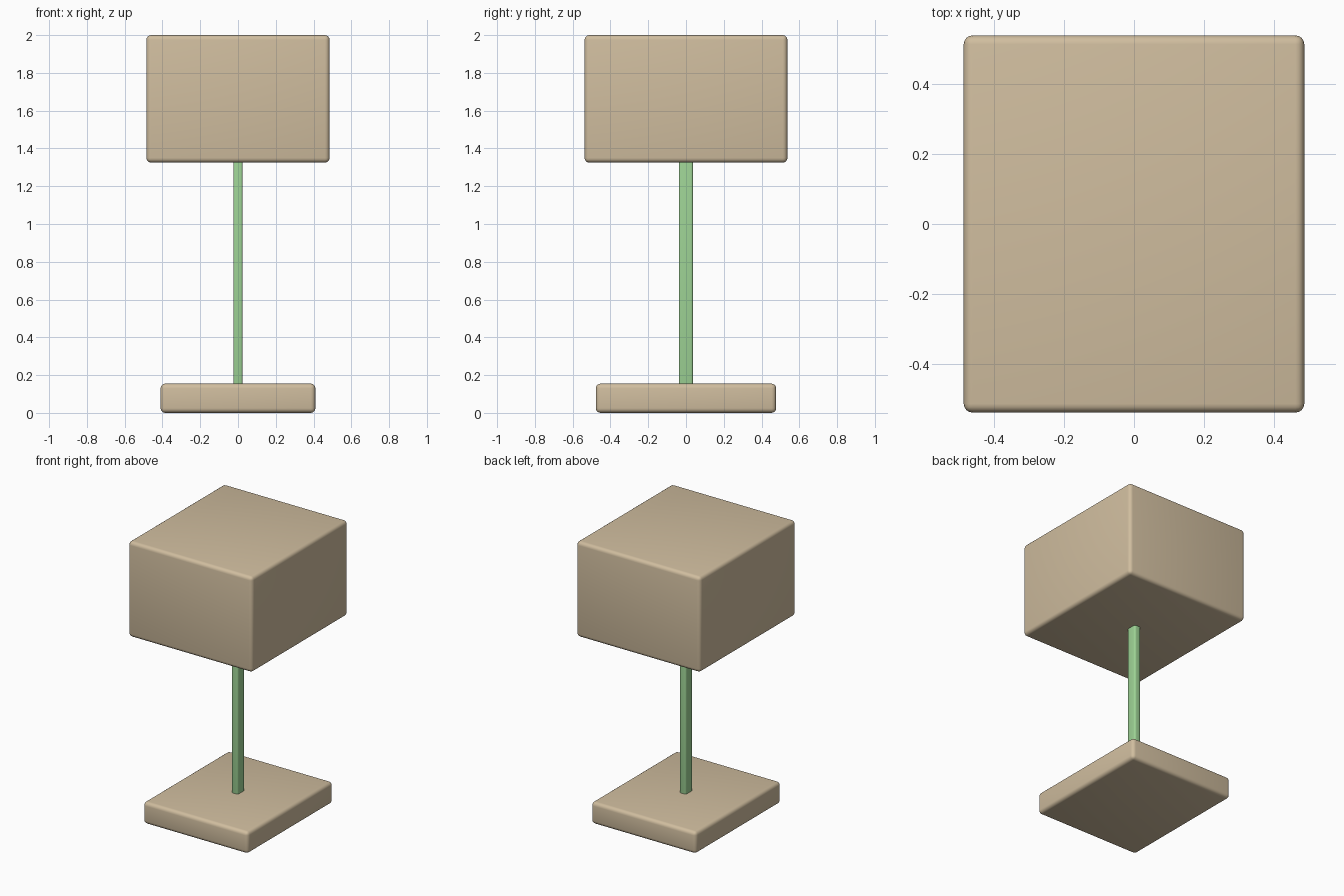
import bpy
import math

old = bpy.data.objects.get("Cube")
if old:
    bpy.data.objects.remove(old, do_unlink=True)


def make_material(name, rgb):
    mat = bpy.data.materials.new(name)
    mat.use_nodes = True
    color = (*rgb, 1)
    mat.diffuse_color = color
    mat.node_tree.nodes["Principled BSDF"].inputs["Base Color"].default_value = color
    return mat


def rounded_box(name, width, depth, bottom, top, radius, mat):
    bpy.ops.mesh.primitive_cube_add(size=1, location=(0, 0, (bottom + top) / 2))
    obj = bpy.context.object
    obj.name = name
    obj.scale = (width, depth, top - bottom)
    bpy.ops.object.transform_apply(location=False, rotation=False, scale=True)
    bevel = obj.modifiers.new("rounded_edges", "BEVEL")
    bevel.width = radius
    bevel.segments = 4
    bpy.ops.object.modifier_apply(modifier=bevel.name)
    bpy.ops.object.shade_smooth_by_angle(angle=math.radians(40))
    obj.data.materials.append(mat)
    return obj


tan = make_material("tan", (0.63, 0.51, 0.345))
green = make_material("soft green", (0.34, 0.65, 0.30))

# Weighted foot, slim post and box shade
rounded_box("base", 0.82, 0.955, 0, 0.155, 0.025, tan)
rounded_box("post", 0.05, 0.076, 0.1, 1.38, 0.012, green)
rounded_box("shade", 0.97, 1.074, 1.325, 2.0, 0.025, tan)
